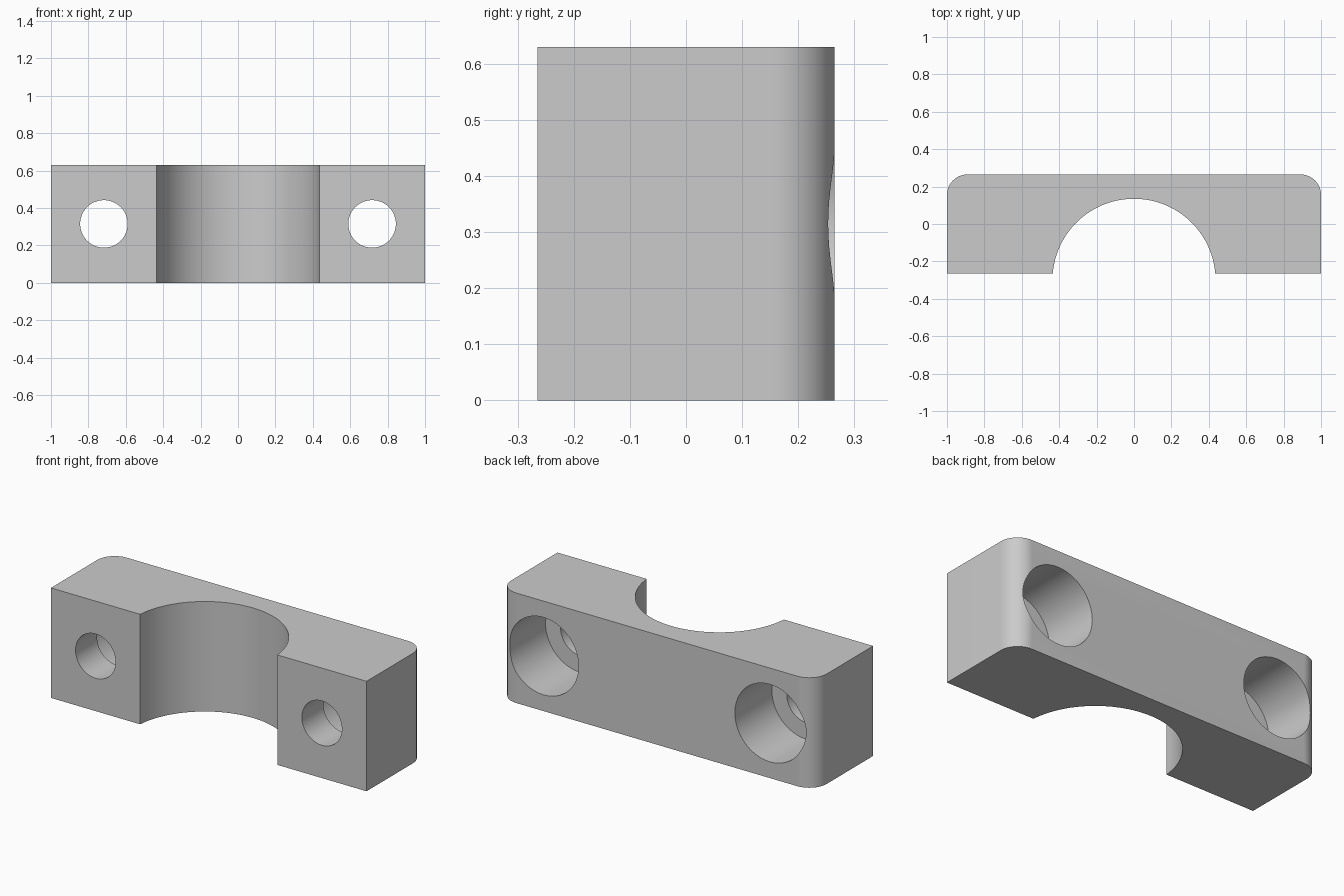
import bpy
import bmesh
from math import sin, cos, pi, asin

if "Cube" in bpy.data.objects:
    bpy.data.objects.remove(bpy.data.objects["Cube"], do_unlink=True)

# Main sizes
HALF_W, HALF_D, HEIGHT = 1.0, 0.265, 0.63
CORNER_R = 0.11
SADDLE_R, SADDLE_Y = 0.436, -0.301
HOLE_X, HOLE_R, BORE_R, FLOOR_Y = 0.717, 0.127, 0.222, -0.07

grey = bpy.data.materials.new("plain grey")
grey.use_nodes = True
colour = (0.6, 0.6, 0.6, 1)
grey.diffuse_color = colour
grey.node_tree.nodes["Principled BSDF"].inputs["Base Color"].default_value = colour


def arc(cx, cy, r, start, end, steps):
    angles = [start + (end - start) * i / steps for i in range(steps + 1)]
    return [(cx + r * cos(a), cy + r * sin(a)) for a in angles]


def add_object(name, bm):
    bmesh.ops.recalc_face_normals(bm, faces=bm.faces[:])
    mesh = bpy.data.meshes.new(name)
    bm.to_mesh(mesh)
    bm.free()
    mesh.materials.append(grey)
    obj = bpy.data.objects.new(name, mesh)
    bpy.context.collection.objects.link(obj)
    return obj


# Clamp body: rounded back corners and a round saddle in the front
dip = asin((-HALF_D - SADDLE_Y) / SADDLE_R)
cx, cy = HALF_W - CORNER_R, HALF_D - CORNER_R
outline = [(HALF_W, -HALF_D)]
outline += arc(cx, cy, CORNER_R, 0, pi / 2, 16)
outline += arc(-cx, cy, CORNER_R, pi / 2, pi, 16)
outline += [(-HALF_W, -HALF_D)]
outline += arc(0, SADDLE_Y, SADDLE_R, pi - dip, dip, 48)

bm = bmesh.new()
base = bm.faces.new([bm.verts.new((x, y, 0)) for x, y in outline])
top = bmesh.ops.extrude_face_region(bm, geom=[base])["geom"]
bmesh.ops.translate(bm, vec=(0, 0, HEIGHT),
                    verts=[v for v in top if isinstance(v, bmesh.types.BMVert)])
body = add_object("clamp_body", bm)


# Stepped drill: narrow through hole in front, wide counterbore at the back
def stepped_drill(x, sides=64):
    bm = bmesh.new()
    rings = []
    for y, r in [(-0.5, HOLE_R), (FLOOR_Y, HOLE_R), (FLOOR_Y, BORE_R), (0.5, BORE_R)]:
        points = arc(x, HEIGHT / 2, r, 0, 2 * pi * (sides - 1) / sides, sides - 1)
        rings.append([bm.verts.new((px, y, pz)) for px, pz in points])
    for a, b in zip(rings, rings[1:]):
        for i in range(sides):
            j = (i + 1) % sides
            bm.faces.new((a[i], a[j], b[j], b[i]))
    bm.faces.new(rings[0])
    bm.faces.new(rings[-1])
    drill = add_object("bolt_hole_cutter", bm)
    drill.hide_render = True
    return drill


# Cut both bolt holes and discard the cutters
bpy.ops.object.select_all(action="DESELECT")
bpy.context.view_layer.objects.active = body
body.select_set(True)
for side in (-1, 1):
    drill = stepped_drill(side * HOLE_X)
    cut = body.modifiers.new("bolt_hole", "BOOLEAN")
    cut.operation = "DIFFERENCE"
    cut.solver = "EXACT"
    cut.object = drill
    bpy.ops.object.modifier_apply(modifier=cut.name)
    bpy.data.objects.remove(drill, do_unlink=True)

bpy.ops.object.shade_smooth_by_angle(angle=pi / 6)
